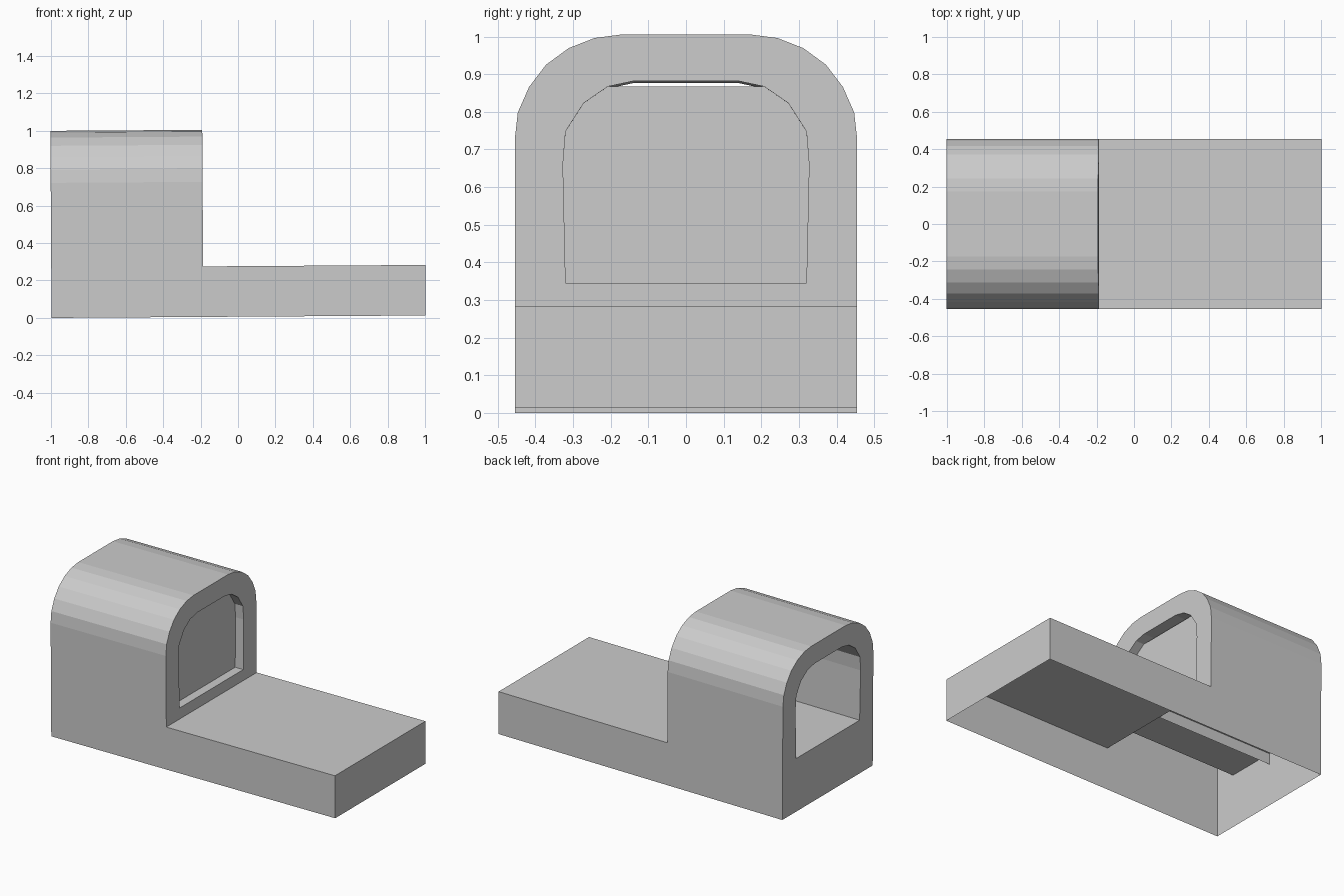
import bpy, bmesh

if "Cube" in bpy.data.objects:
    bpy.data.objects.remove(bpy.data.objects["Cube"])

TILT = 0.0065                      # the whole model leans back very slightly
X0, XS, X1 = -1.0, -0.188, 1.0     # back end, step, front end of the slab
W, SLAB = 0.455, 0.27              # half width, slab height

# half profiles (y, z), from the bottom to the crown
OUTER = [(W, SLAB), (W, 0.722), (0.447, 0.793), (0.417, 0.861), (0.372, 0.92),
         (0.312, 0.964), (0.243, 0.991), (0.174, 1.0)]
INNER = [(0.32, 0.34), (0.327, 0.655), (0.32, 0.743), (0.272, 0.818),
         (0.208, 0.862), (0.138, 0.877)]


def mirrored(half):
    return half + [(-y, z) for y, z in reversed(half)]


def finish(bm, name):
    for v in bm.verts:
        x, z = v.co.x, v.co.z
        v.co.x = x - TILT * (z - 0.5)
        v.co.z = z + TILT * (x + 1)
    bmesh.ops.remove_doubles(bm, verts=bm.verts[:], dist=0.0005)
    bmesh.ops.recalc_face_normals(bm, faces=bm.faces[:])
    mesh = bpy.data.meshes.new(name)
    bm.to_mesh(mesh)
    bm.free()
    ob = bpy.data.objects.new(name, mesh)
    bpy.context.collection.objects.link(ob)


def face(bm, pts):
    return bm.faces.new([bm.verts.new(p) for p in pts])


def sweep(bm, half):
    """Sweep a closed profile along x; return the rim edges of both ends."""
    rings = [[bm.verts.new((x, y, z)) for y, z in mirrored(half)] for x in (X0, XS)]
    n = len(rings[0])
    for i in range(n):
        j = (i + 1) % n
        if half is OUTER and i == n - 1:      # arch is open underneath
            for r in rings:
                bm.edges.new((r[i], r[j]))
            continue
        bm.faces.new((rings[0][i], rings[0][j], rings[1][j], rings[1][i]))
    return [[bm.edges.get((r[i], r[(i + 1) % n])) for i in range(n)] for r in rings]


# hollow shell: arched hood, tunnel and end rims
bm = bmesh.new()
outer_rims, inner_rims = sweep(bm, OUTER), sweep(bm, INNER)
for a, b in zip(outer_rims, inner_rims):
    bmesh.ops.triangle_fill(bm, use_beauty=True, use_dissolve=False, edges=a + b)

# base and slab, open underneath
for s in (-W, W):
    for a, b in ((X0, XS), (XS, X1)):
        face(bm, [(a, s, 0), (b, s, 0), (b, s, SLAB), (a, s, SLAB)])
for x in (X0, X1):
    face(bm, [(x, -W, 0), (x, W, 0), (x, W, SLAB), (x, -W, SLAB)])
face(bm, [(XS, -W, SLAB), (X1, -W, SLAB), (X1, W, SLAB), (XS, W, SLAB)])
finish(bm, "hood_and_slab")

# recessed panel, cut flat just under the crown of the tunnel
bm = bmesh.new()
face(bm, [(XS - 0.057, y, z) for y, z in mirrored(INNER[:-1])])
finish(bm, "recessed_panel")

# thin rib below the tunnel floor
bm = bmesh.new()
face(bm, [(X0, 0, SLAB), (XS, 0, SLAB), (XS, 0, 0.34), (X0, 0, 0.34)])
finish(bm, "floor_rib")
